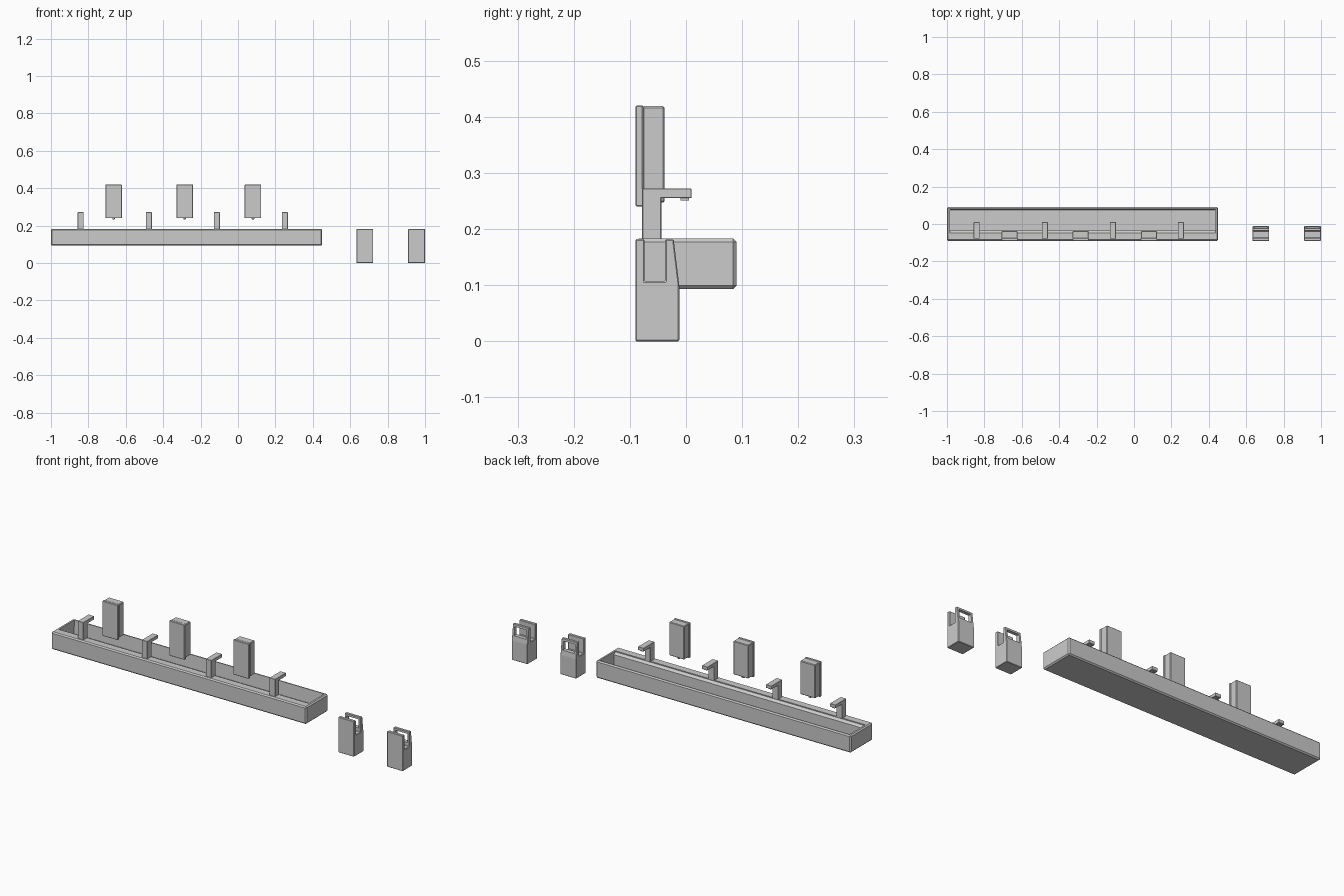
import bpy, bmesh

if "Cube" in bpy.data.objects:
    bpy.data.objects.remove(bpy.data.objects["Cube"], do_unlink=True)

grey = bpy.data.materials.new("light grey")
grey.use_nodes = True
colour = (0.6, 0.6, 0.6, 1)
grey.diffuse_color = colour
grey.node_tree.nodes["Principled BSDF"].inputs["Base Color"].default_value = colour


def finish(name, bm, bevel=0.0):
    bmesh.ops.recalc_face_normals(bm, faces=bm.faces)
    if bevel:
        bmesh.ops.bevel(bm, geom=bm.edges[:], offset=bevel, segments=1, affect='EDGES')
    mesh = bpy.data.meshes.new(name)
    bm.to_mesh(mesh)
    bm.free()
    mesh.materials.append(grey)
    ob = bpy.data.objects.new(name, mesh)
    bpy.context.collection.objects.link(ob)
    return ob


def box(name, x, y, z, bevel=0.0):
    """Box from (min, max) pairs."""
    bm = bmesh.new()
    bmesh.ops.create_cube(bm, size=1)
    for v in bm.verts:
        v.co = [sum(r) / 2 + c * (r[1] - r[0]) for c, r in zip(v.co, (x, y, z))]
    return finish(name, bm, bevel)


def extrude(name, profile, x0, x1, bevel=0.0):
    """Side profile of (y, z) points extruded along x."""
    bm = bmesh.new()
    face = bm.faces.new([bm.verts.new((x0, y, z)) for y, z in profile])
    out = bmesh.ops.extrude_face_region(bm, geom=[face])
    for v in out["geom"]:
        if isinstance(v, bmesh.types.BMVert):
            v.co.x = x1
    return finish(name, bm, bevel)


def around(c, width):
    return (c - width / 2, c + width / 2)


def cut(target, cutter):
    mod = target.modifiers.new("opening", 'BOOLEAN')
    mod.object = cutter
    mod.operation = 'DIFFERENCE'
    mod.solver = 'EXACT'
    cutter.hide_render = True
    cutter.hide_set(True)
    cutter.display_type = 'WIRE'


# Long wash trough with a wide front ledge and a sunken basin
trough = box("trough", (-1, 0.45), (-0.09, 0.09), (0.093, 0.183), 0.006)
basin = extrude("basin_cutter", [(-0.048, 0.2), (-0.048, 0.178), (-0.036, 0.168),
                                 (-0.036, 0.115), (0.074, 0.115), (0.08, 0.2)],
                -0.985, 0.435)
cut(trough, basin)

# Taps along the ledge
for i, x in enumerate((-0.841, -0.477, -0.113, 0.25)):
    extrude(f"tap_{i + 1}", [(-0.078, 0.18), (-0.044, 0.18), (-0.044, 0.255),
                             (0.01, 0.255), (0.01, 0.272), (-0.078, 0.272)],
            *around(x, 0.032), bevel=0.001)
    box(f"tap_outlet_{i + 1}", around(x, 0.016), (-0.01, 0.005), (0.251, 0.256))

# Soap dispensers above the trough
for i, x in enumerate((-0.665, -0.285, 0.08)):
    box(f"dispenser_plate_{i + 1}", around(x, 0.088), (-0.09, -0.076), (0.24, 0.42), 0.002)
    box(f"dispenser_body_{i + 1}", around(x, 0.086), (-0.078, -0.038), (0.247, 0.419), 0.003)
    box(f"dispenser_nozzle_{i + 1}", around(x, 0.014), (-0.067, -0.053), (0.234, 0.25), 0.002)

# Bins with a tall front wall and a sloped open frame at the back
for i, x in enumerate((0.678, 0.955)):
    b = extrude(f"bin_{i + 1}", [(-0.09, 0), (-0.012, 0), (-0.012, 0.1), (-0.022, 0.182),
                                 (-0.037, 0.182), (-0.037, 0.107), (-0.074, 0.107),
                                 (-0.074, 0.182), (-0.09, 0.182)],
                *around(x, 0.09), bevel=0.002)
    hole = box(f"bin_opening_cutter_{i + 1}", around(x, 0.068), (-0.05, 0.02), (0.125, 0.17))
    cut(b, hole)
